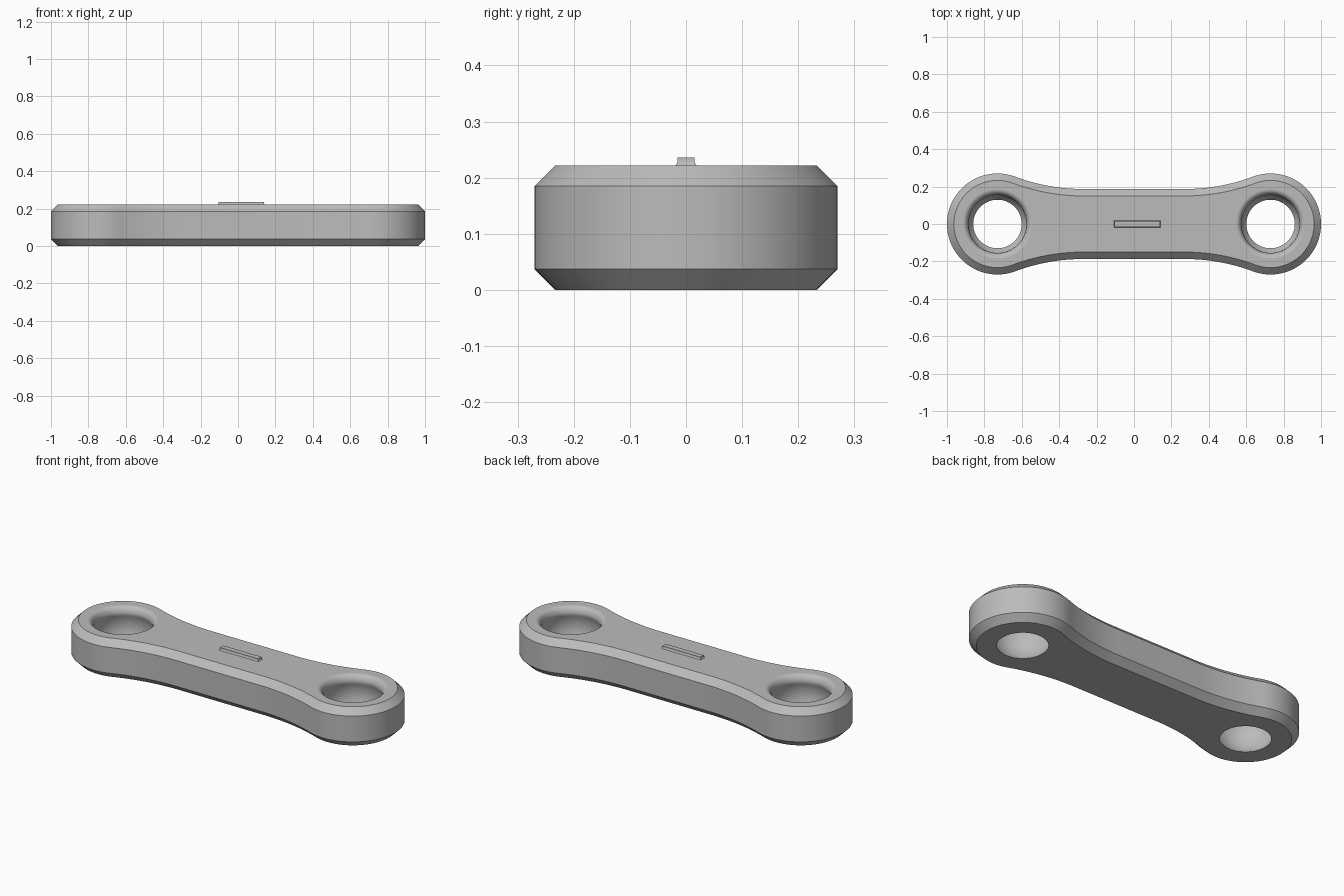
import bpy, bmesh
from math import sin, cos, pi, atan2, sqrt, radians

cube = bpy.data.objects.get("Cube")
if cube:
    bpy.data.objects.remove(cube, do_unlink=True)

EYE_X, EYE_R = 0.73, 0.27       # end eyes
WAIST, WAIST_X = 0.187, 0.27    # straight middle
HEIGHT, CHAMFER = 0.222, 0.037

grey = bpy.data.materials.new("plain grey")
grey.use_nodes = True
grey.diffuse_color = (0.5, 0.5, 0.5, 1)
grey.node_tree.nodes["Principled BSDF"].inputs["Base Color"].default_value = (0.5, 0.5, 0.5, 1)


def finish(name, bm):
    bmesh.ops.recalc_face_normals(bm, faces=bm.faces)
    mesh = bpy.data.meshes.new(name)
    bm.to_mesh(mesh)
    bm.free()
    mesh.materials.append(grey)
    obj = bpy.data.objects.new(name, mesh)
    bpy.context.collection.objects.link(obj)
    bpy.ops.object.select_all(action="DESELECT")
    obj.select_set(True)
    bpy.context.view_layer.objects.active = obj
    bpy.ops.object.shade_smooth_by_angle(angle=radians(30))
    return obj


def arc(cx, cy, r, start, end, steps):
    angles = [start + (end - start) * i / steps for i in range(steps + 1)]
    return [(cx + r * cos(a), cy + r * sin(a)) for a in angles]


def outline(inset):
    """Round eyes blended into a narrow waist by tangent concave arcs."""
    run = EYE_X - WAIST_X
    blend = (run**2 + WAIST**2 - EYE_R**2) / (2 * (EYE_R - WAIST))
    tangent = atan2(WAIST + blend, -run)
    quarter = arc(EYE_X, 0, EYE_R - inset, 0, tangent, 32)
    quarter += arc(WAIST_X, WAIST + blend, blend + inset, tangent - pi, -pi / 2, 16)[1:]
    upper = quarter + [(-x, y) for x, y in reversed(quarter)]
    return upper + [(x, -y) for x, y in reversed(upper[1:-1])]


def ring(bm, points, z):
    return [bm.verts.new((x, y, z)) for x, y in points]


def skin(bm, rings):
    for a, b in zip(rings, rings[1:]):
        for i in range(len(a)):
            j = (i + 1) % len(a)
            bm.faces.new((a[i], a[j], b[j], b[i]))


def loop_edges(bm, loop):
    return [bm.edges.get((loop[i - 1], loop[i])) for i in range(len(loop))]


# Link body: chamfered outer wall
bm = bmesh.new()
wall = [(CHAMFER, 0), (0, CHAMFER), (0, HEIGHT - CHAMFER), (CHAMFER, HEIGHT)]
outer = [ring(bm, outline(inset), z) for inset, z in wall]
skin(bm, outer)

# Spherical sockets with a rounded upper lip
MID, BALL, LIP_Z, LIP = 0.11, 0.17, 0.18, 0.042
socket = []
for i in range(15):
    z = LIP_Z * i / 14
    socket.append((sqrt(BALL**2 - (z - MID)**2), z))
throat = socket[-1][0]
for i in range(1, 9):
    a = pi / 2 * i / 8
    socket.append((throat + 0.03 * (1 - cos(a)), LIP_Z + LIP * sin(a)))

bottom_edges, top_edges = loop_edges(bm, outer[0]), loop_edges(bm, outer[-1])
for side in (-1, 1):
    rings = [ring(bm, arc(side * EYE_X, 0, r, 0, 2 * pi, 64)[:-1], z) for r, z in socket]
    skin(bm, rings)
    bottom_edges += loop_edges(bm, rings[0])
    top_edges += loop_edges(bm, rings[-1])

# Flat caps around the sockets, with crisp borders
for edges in (bottom_edges, top_edges):
    bmesh.ops.triangle_fill(bm, edges=edges, use_beauty=True)
    for e in edges:
        e.smooth = False
finish("link_body", bm)

# Small raised bar with a flared foot
bm = bmesh.new()
rings = []
for flare, z in ((0.004, HEIGHT - 0.002), (0.004, HEIGHT), (0.001, 0.226), (0, 0.229), (0, 0.236)):
    hx, hy = 0.121 + flare, 0.015 + flare
    corners = [(0.018 + sx * hx, sy * hy) for sx, sy in ((-1, -1), (1, -1), (1, 1), (-1, 1))]
    rings.append(ring(bm, corners, z))
skin(bm, rings)
bm.faces.new(rings[0])
bm.faces.new(rings[-1])
finish("raised_bar", bm)
